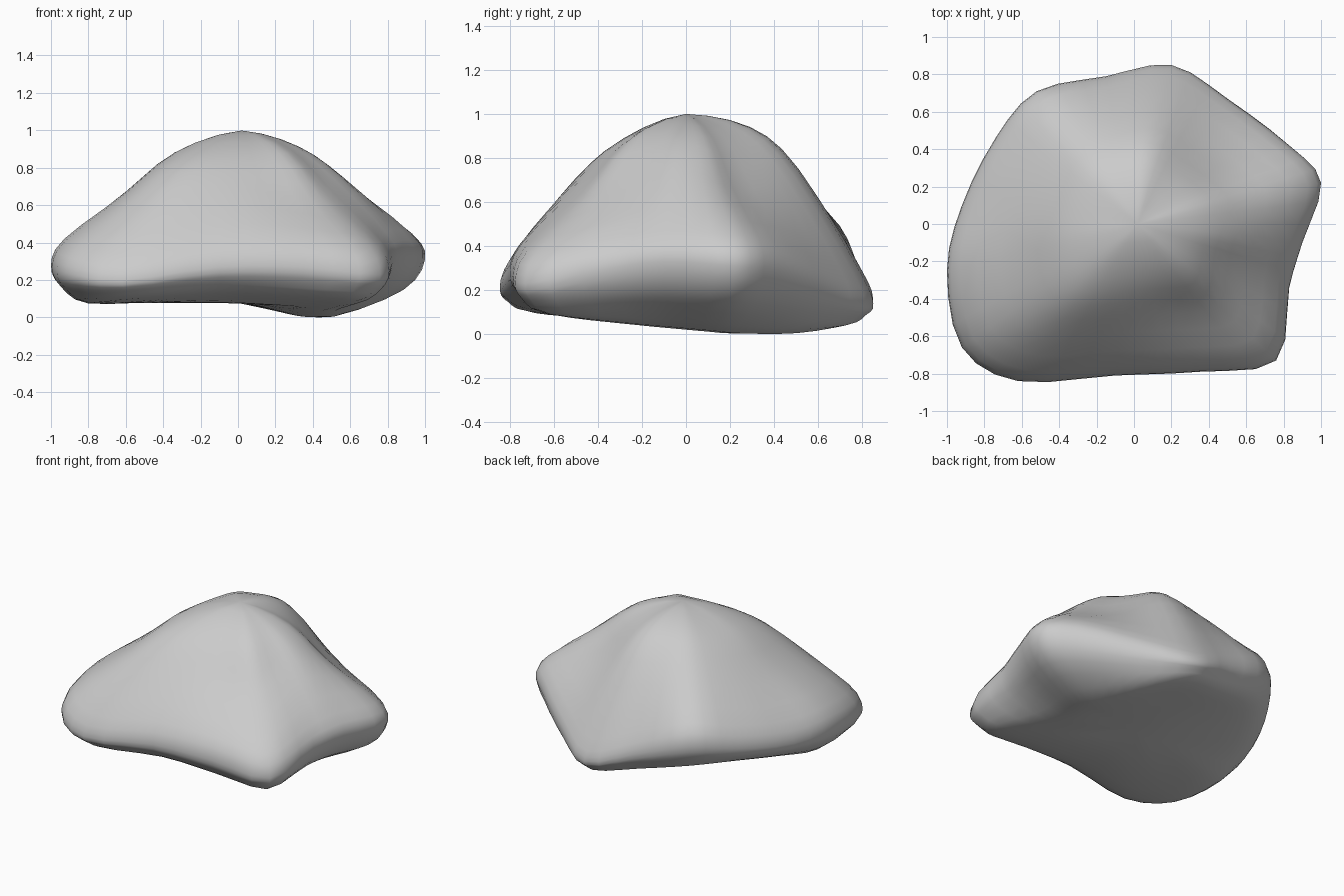
import bpy
import bmesh
from mathutils import Vector

default_cube = bpy.data.objects.get("Cube")
if default_cube:
    bpy.data.objects.remove(default_cube, do_unlink=True)

# Stone colour
stone = bpy.data.materials.new("stone_grey")
stone.use_nodes = True
grey = (0.6, 0.6, 0.6, 1.0)
stone.diffuse_color = grey
shader = stone.node_tree.nodes["Principled BSDF"]
shader.inputs["Base Color"].default_value = grey
shader.inputs["Roughness"].default_value = 0.8

PEAK = Vector((0.02, 0, 1))
STEPS = 3

# Stations around the rim: x, y, z, foot fraction, slope height, crown height
STATIONS = [
    (1.0, .22, .31, .54, .69, .9),
    (.83, .42, .29, .6, .65, .89),
    (.5, .67, .2, .75, .7, .91),
    (.2, .85, .14, .85, .75, .94),
    (-.15, .79, .26, .85, .78, .94),
    (-.52, .71, .38, .82, .77, .93),
    (-.74, .46, .33, .8, .74, .91),
    (-.92, .1, .28, .8, .7, .89),
    (-1.0, -.25, .28, .8, .67, .88),
    (-.92, -.66, .24, .82, .67, .87),
    (-.62, -.84, .2, .85, .7, .88),
    (-.1, -.81, .27, .82, .71, .89),
    (.35, -.79, .27, .82, .66, .88),
    (.76, -.73, .23, .84, .62, .88),
    (.83, -.34, .3, .65, .72, .91),
    (.9, -.1, .33, .58, .77, .92),
]


def clamp(value):
    return max(0.0, min(1.0, value))


def underside(x, y):
    """Height of the underside, lifted along the front and the back left."""
    tilt = 0.08 * clamp(x / 0.4) * clamp((y + 0.6) / 0.9)
    front = 0.22 * clamp(-y - 0.4) * clamp(1 - abs(x) / 0.8)
    back_left = 0.28 * clamp(-x) * clamp(y + 0.2)
    return 0.08 - tilt + front + back_left


def rib(x, y, z, foot, slope, crown):
    """Profile points from the underside, over the rim and up to the crown."""
    def at(fraction, height):
        return Vector((x * fraction, y * fraction, height))

    base = at(foot, underside(x * foot, y * foot))
    rim = at(1, z)
    chin = base.lerp(rim, 0.75)
    chin.z = base.z + (z - base.z) * 0.45
    inner = at(foot / 2, underside(x * foot / 2, y * foot / 2))
    return [inner, base, chin, rim, at(0.93, z + 0.14),
            at(0.6, slope), at(0.35, crown)]


def segment(a, b, c, d):
    """Points on a smooth curve from b towards c."""
    points = []
    for step in range(STEPS):
        t = step / STEPS
        points.append(b + (c - a) * (t / 2)
                      + (a * 2 - b * 5 + c * 4 - d) * (t * t / 2)
                      + (b * 3 - a - c * 3 + d) * (t ** 3 / 2))
    return points


def open_curve(points):
    """Smooth curve that runs level through its first and last points."""
    first, last = points[0] * 2 - points[1], points[-1] * 2 - points[-2]
    first.z, last.z = points[1].z, points[-2].z
    padded = [first] + points + [last]
    return [p for four in zip(padded, padded[1:], padded[2:], padded[3:])
            for p in segment(*four)]


def closed_curve(points):
    """Smooth loop through the points."""
    n = len(points)
    return [p for i in range(n)
            for p in segment(*(points[(i + k) % n] for k in (-1, 0, 1, 2)))]


# Boulder surface: refine the ribs upward, then each ring around
bottom = Vector((0, 0, underside(0, 0)))
ribs = [open_curve([bottom] + rib(*station) + [PEAK]) for station in STATIONS]
rings = [closed_curve(level) for level in zip(*ribs)][1:]
lowest = min(point.z for ring in rings for point in ring)

bm = bmesh.new()
rows = [[bm.verts.new(point) for point in ring] for ring in rings]
count = len(rows[0])
bottom_vert = bm.verts.new(bottom)
top_vert = bm.verts.new(PEAK)
for i in range(count):
    j = (i + 1) % count
    bm.faces.new((bottom_vert, rows[0][j], rows[0][i]))
    bm.faces.new((top_vert, rows[-1][i], rows[-1][j]))
    for low, high in zip(rows, rows[1:]):
        bm.faces.new((low[i], low[j], high[j], high[i]))

# Soften the ribs above the rim, then stand the stone on the ground
upper = [v for v in bm.verts if v.co.z > 0.55 and v is not top_vert]
for _ in range(2):
    bmesh.ops.smooth_vert(bm, verts=upper, factor=0.4,
                          use_axis_x=True, use_axis_y=True, use_axis_z=True)
bmesh.ops.translate(bm, verts=bm.verts, vec=(0, 0, -lowest))
bmesh.ops.recalc_face_normals(bm, faces=bm.faces)
for face in bm.faces:
    face.smooth = True

mesh = bpy.data.meshes.new("boulder")
bm.to_mesh(mesh)
bm.free()
mesh.materials.append(stone)
boulder = bpy.data.objects.new("boulder", mesh)
bpy.context.collection.objects.link(boulder)
